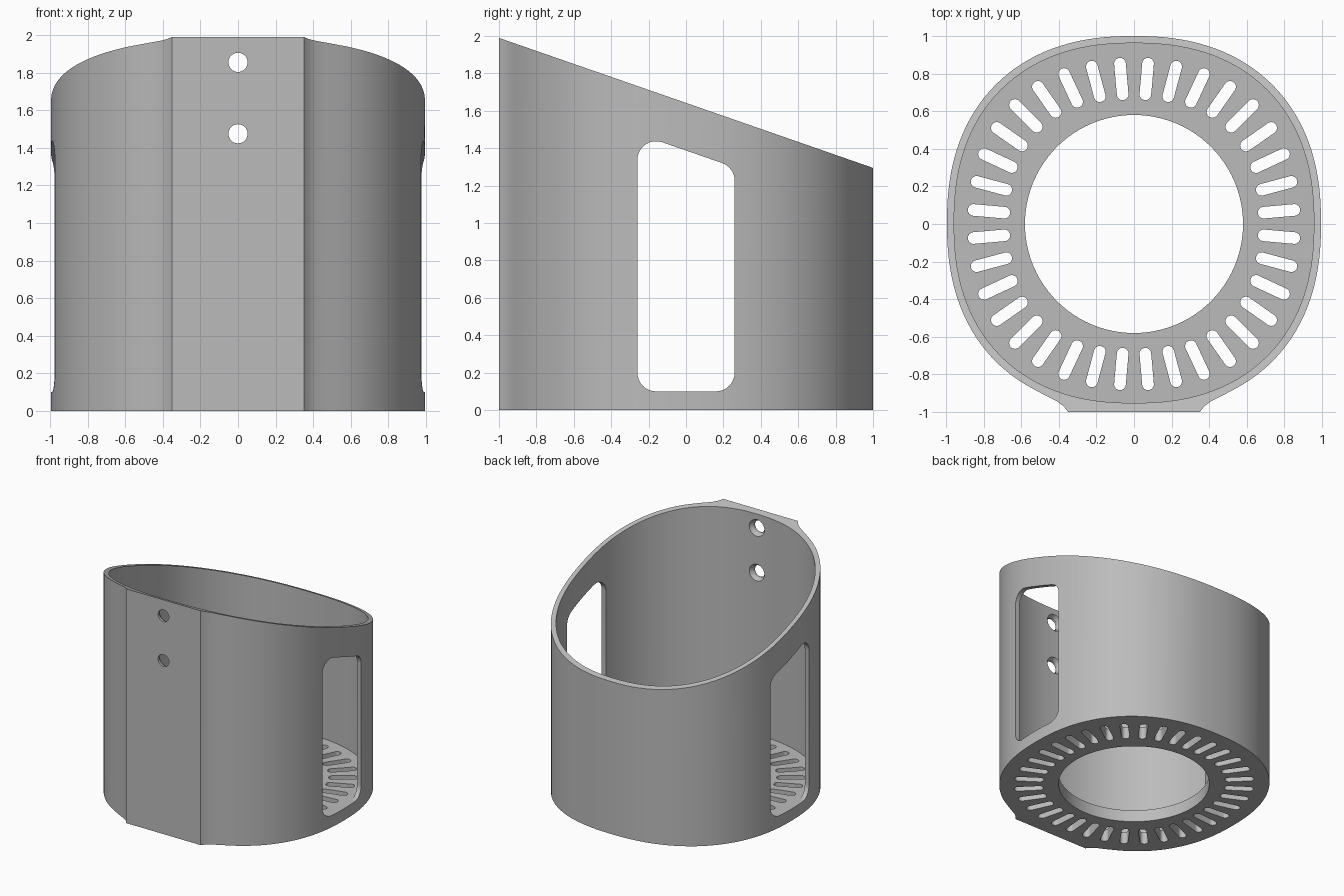
import bpy, bmesh
from math import sin, cos, pi, radians, copysign, atan2
from mathutils import Vector, Matrix

cube = bpy.data.objects.get("Cube")
if cube:
    bpy.data.objects.remove(cube, do_unlink=True)

grey = bpy.data.materials.new("grey plastic")
grey.use_nodes = True
COLOUR = (0.5, 0.5, 0.5, 1)
grey.diffuse_color = COLOUR
grey.node_tree.nodes["Principled BSDF"].inputs["Base Color"].default_value = COLOUR

POWER = 2.3      # roundness of the soft-square plan
SLOPE = 0.3475   # fall of the rim from front to back
FLOOR = 0.1


def soft_square(size, count=128):
    """Plan outline, a circle swollen slightly towards its corners."""
    pts = []
    for i in range(count):
        a = 2 * pi * i / count
        c, s = cos(a), sin(a)
        r = size / (abs(c) ** POWER + abs(s) ** POWER) ** (1 / POWER)
        pts.append(Vector((r * c, r * s + 0.005)))
    return pts


def circle(r, count=96):
    return [Vector((r * cos(2 * pi * i / count), r * sin(2 * pi * i / count)))
            for i in range(count)]


def rounded(corners, r, steps=8):
    """Round the corners of a convex counter-clockwise polygon."""
    pts = []
    for i, p in enumerate(corners):
        a = (corners[i - 1] - p).normalized()
        b = (corners[(i + 1) % len(corners)] - p).normalized()
        half = a.angle(b) / 2
        mid = p + (a + b).normalized() * r / sin(half)
        start = Vector((a.y, -a.x)) * -r
        sweep = pi - 2 * half
        for k in range(steps + 1):
            pts.append(mid + Matrix.Rotation(sweep * k / steps, 2) @ start)
    return pts


def add_prism(bm, pts, low, high, place=Matrix(), grow=1.0):
    """Loft a flat outline from low to high; grow scales the far end."""
    ends = [[bm.verts.new(place @ Vector((p.x * g, p.y * g, z))) for p in pts]
            for z, g in ((low, 1.0), (high, grow))]
    bm.faces.new(ends[0])
    bm.faces.new(ends[1])
    for i in range(len(pts)):
        j = (i + 1) % len(pts)
        bm.faces.new((ends[0][i], ends[0][j], ends[1][j], ends[1][i]))


def finish(bm, name):
    bmesh.ops.recalc_face_normals(bm, faces=bm.faces)
    mesh = bpy.data.meshes.new(name)
    bm.to_mesh(mesh)
    bm.free()
    obj = bpy.data.objects.new(name, mesh)
    bpy.context.collection.objects.link(obj)
    mesh.materials.append(grey)
    return obj


# Holder body with the flat mounting pad blended into its front
flare = [Vector(p) for p in ((0.35, -1), (0.375, -0.969), (0.41, -0.943), (0.47, -0.913))]
outline = [p for p in soft_square(0.995) if p.y > 0 or abs(p.x) > 0.49]
outline += flare + [Vector((-p.x, p.y)) for p in flare]
outline.sort(key=lambda p: atan2(p.y, p.x))
bm = bmesh.new()
add_prism(bm, outline, 0, 2.2)
body = finish(bm, "holder_body")

# Axes that turn a flat outline to face along x or y
along_x = Matrix(((0, 0, 1, 0), (1, 0, 0, 0), (0, 1, 0, 0), (0, 0, 0, 1)))
along_y = Matrix(((1, 0, 0, 0), (0, 0, 1, 0), (0, 1, 0, 0), (0, 0, 0, 1)))


def rim(y, z):
    return Vector((y, z - SLOPE * y))


cutters = []

# Sloping rim
bm = bmesh.new()
add_prism(bm, [rim(-1.5, 1.6425), rim(1.5, 1.6425), Vector((1.5, 3)), Vector((-1.5, 3))],
          -1.5, 1.5, along_x)
cutters.append(finish(bm, "rim_cutter"))

# Hollow inside above the floor
bm = bmesh.new()
add_prism(bm, soft_square(0.957), FLOOR, 2.5)
cutters.append(finish(bm, "hollow_cutter"))

# Large drain hole and the ring of radial slots
bm = bmesh.new()
add_prism(bm, circle(0.58), -0.2, FLOOR + 0.1)
for i in range(36):
    a = radians(5 + 10 * i)
    swell = 1 / (abs(cos(a)) ** POWER + abs(sin(a)) ** POWER) ** (1 / POWER)
    end = 0.885 * swell
    inner, w = end - 0.225, 0.031
    slot = rounded([Vector(p) for p in ((inner, -w), (end, -w), (end, w), (inner, w))], w * 0.99)
    add_prism(bm, slot, -0.2, FLOOR + 0.1, Matrix.Rotation(a, 4, 'Z'))
cutters.append(finish(bm, "floor_cutter"))

# Side windows
bm = bmesh.new()
window = [Vector((-0.26, 0.1)), Vector((0.26, 0.1)), rim(0.26, 1.388), rim(-0.26, 1.388)]
add_prism(bm, rounded(window, 0.1), -1.5, 1.5, along_x)
cutters.append(finish(bm, "window_cutter"))

# Screw holes, then their countersinks on the inside
for name, r, low, high, grow in (("screw_cutter", 0.051, -1.2, -0.8, 1.0),
                                 ("countersink_cutter", 0.045, -0.99, -0.93, 1.9)):
    bm = bmesh.new()
    for z in (1.475, 1.855):
        add_prism(bm, circle(r, 32), low, high, Matrix.Translation((0, 0, z)) @ along_y, grow)
    cutters.append(finish(bm, name))

# Apply every cut
bpy.ops.object.select_all(action='DESELECT')
bpy.context.view_layer.objects.active = body
body.select_set(True)
for cutter in cutters:
    cutter.hide_render = True
    mod = body.modifiers.new(cutter.name, 'BOOLEAN')
    mod.operation = 'DIFFERENCE'
    mod.solver = 'EXACT'
    mod.object = cutter
    bpy.ops.object.modifier_apply(modifier=mod.name)
    bpy.data.objects.remove(cutter, do_unlink=True)
bpy.ops.object.shade_smooth_by_angle(angle=radians(25))
